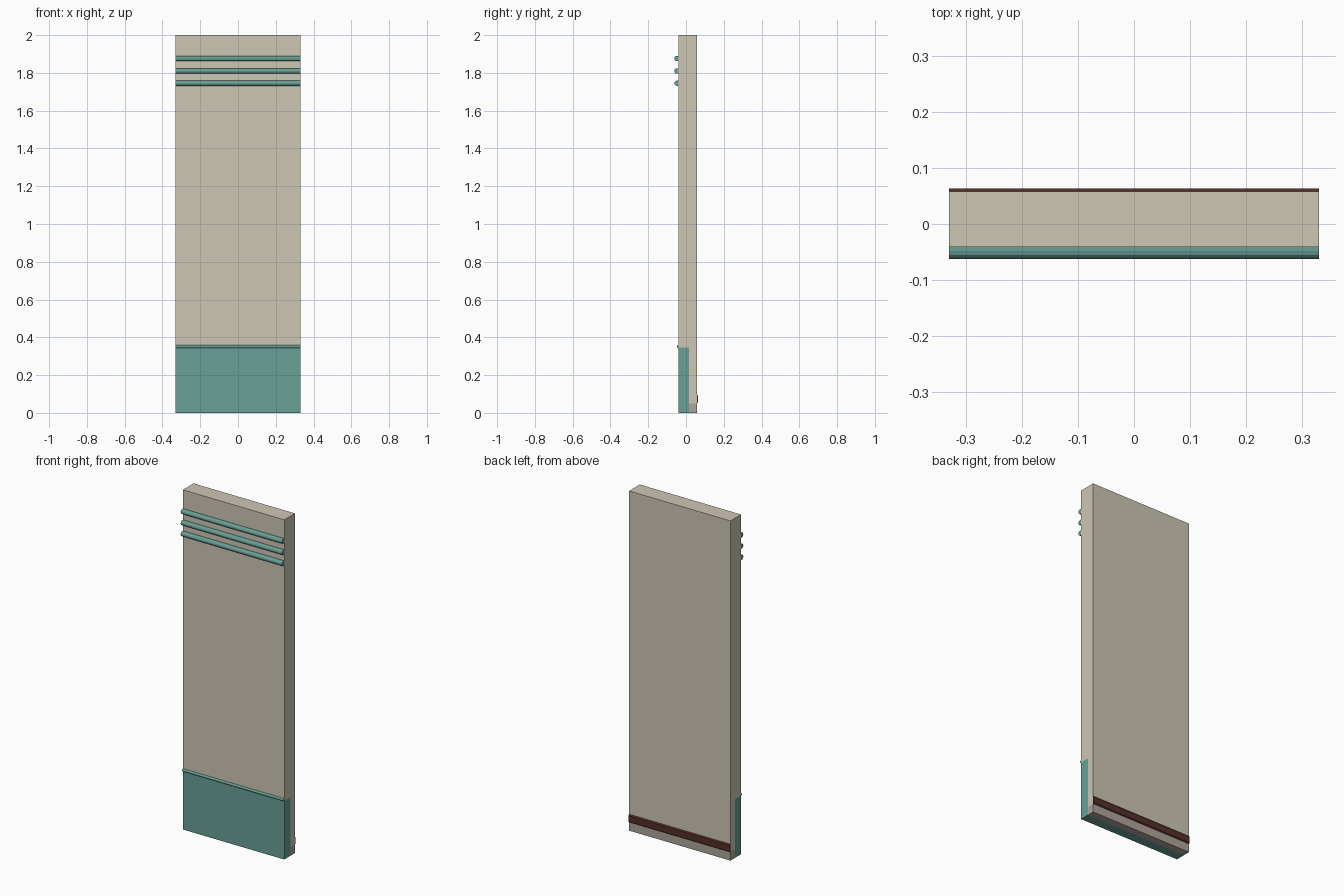
import bpy
import math

cube = bpy.data.objects.get("Cube")
if cube:
    bpy.data.objects.remove(cube, do_unlink=True)

HALF_WIDTH = 0.33


def material(name, rgb):
    m = bpy.data.materials.new(name)
    m.use_nodes = True
    colour = (*rgb, 1.0)
    m.diffuse_color = colour
    m.node_tree.nodes["Principled BSDF"].inputs["Base Color"].default_value = colour
    return m


def extrude_profile(name, profile, mat):
    """Sweep a (y, z) outline across the full width."""
    n = len(profile)
    verts = [(x, y, z) for x in (-HALF_WIDTH, HALF_WIDTH) for y, z in profile]
    faces = [tuple(reversed(range(n))), tuple(range(n, 2 * n))]
    faces += [(i, (i + 1) % n, n + (i + 1) % n, n + i) for i in range(n)]
    mesh = bpy.data.meshes.new(name)
    mesh.from_pydata(verts, [], faces)
    mesh.materials.append(mat)
    obj = bpy.data.objects.new(name, mesh)
    bpy.context.collection.objects.link(obj)
    return obj


def box(name, y0, y1, z0, z1, mat):
    return extrude_profile(name, [(y0, z0), (y1, z0), (y1, z1), (y0, z1)], mat)


def bead(name, y_back, y_front, z, half_height, mat, steps=6):
    """Moulding with a flat back and a rounded nose facing the front."""
    nose = min(half_height, y_back - y_front)
    profile = [(y_back, z + half_height), (y_back, z - half_height)]
    for i in range(steps + 1):
        a = -math.pi / 2 + math.pi * i / steps
        profile.append((y_front + nose - nose * math.cos(a), z + half_height * math.sin(a)))
    # Outline must run counter-clockwise seen from the left end
    profile.reverse()
    return extrude_profile(name, profile, mat)


tan = material("warm stone", (0.62, 0.57, 0.46))
teal = material("muted teal", (0.14, 0.35, 0.30))
brown = material("dark brown", (0.09, 0.03, 0.022))
grey = material("warm grey", (0.42, 0.37, 0.33))

# Main slab, standing on the two-part foot
box("panel_upper", -0.041, 0.058, 0.345, 2.0, tan)
box("panel_lower", 0.015, 0.058, 0.05, 0.345, tan)

# Front plinth and rear foot
box("front_plinth", -0.041, 0.015, 0.0, 0.345, teal)
box("rear_foot", 0.015, 0.058, 0.0, 0.05, grey)

# Thin bead on top of the plinth
bead("plinth_bead", -0.041, -0.049, 0.351, 0.008, teal)

# Three rounded rails near the top
for i, z in enumerate((1.745, 1.81, 1.876)):
    bead(f"front_rail_{i + 1}", -0.041, -0.062, z, 0.014, teal)

# Rear strip above the foot, with chamfered edges
extrude_profile("rear_strip", [(0.058, 0.05), (0.063, 0.055), (0.063, 0.09), (0.058, 0.097)], brown)
